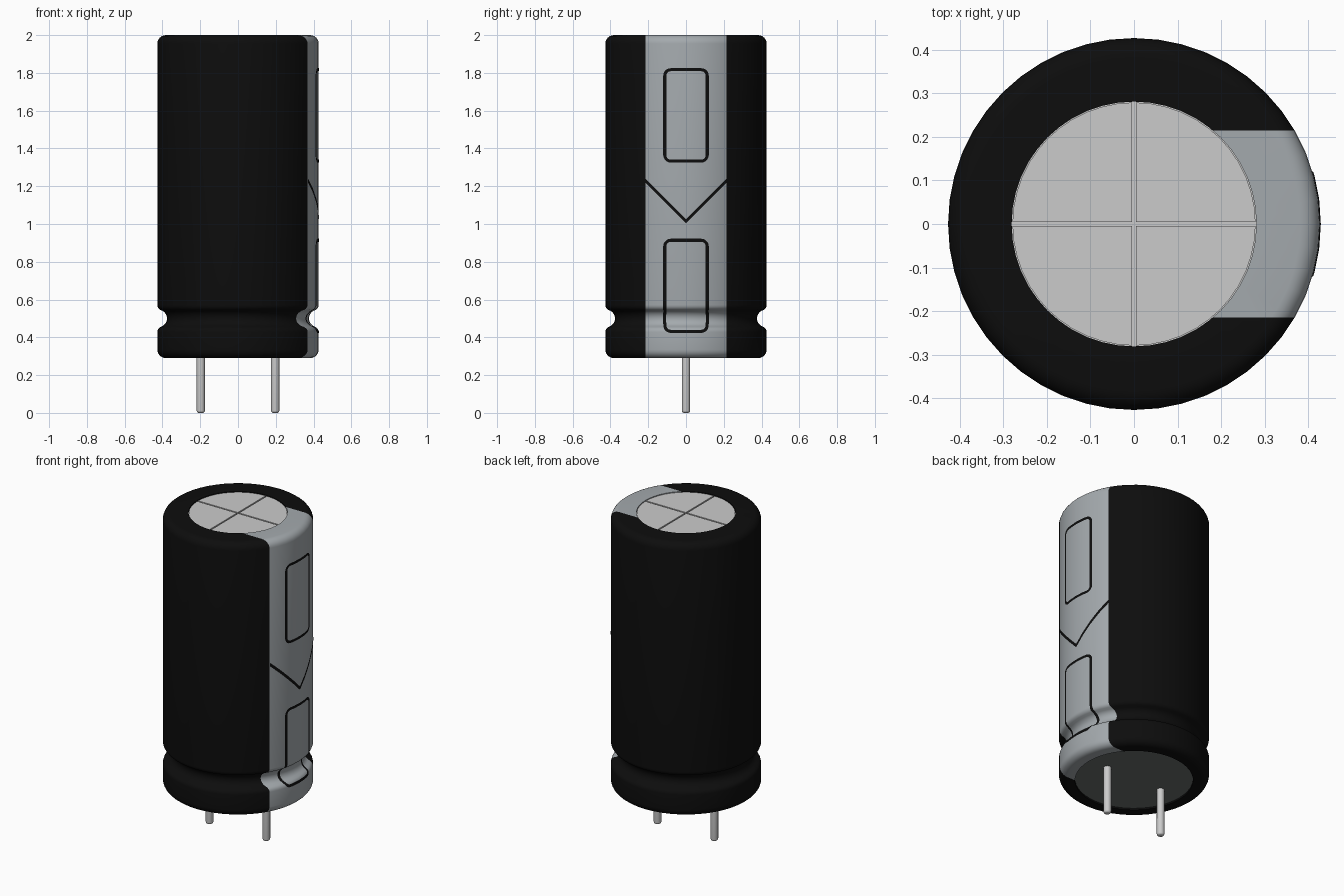
import bpy, bmesh, math
from mathutils import Vector
from mathutils.bvhtree import BVHTree

if "Cube" in bpy.data.objects:
    bpy.data.objects.remove(bpy.data.objects["Cube"])

R, STRIPE, SEG = 0.427, 0.215, 48


def material(name, rgb):
    m = bpy.data.materials.new(name)
    m.diffuse_color = (*rgb, 1)
    m.use_nodes = True
    m.node_tree.nodes["Principled BSDF"].inputs["Base Color"].default_value = m.diffuse_color
    return m


BLACK = material("black_sleeve", (0.004, 0.004, 0.004))
SILVER = material("stripe_silver", (0.37, 0.40, 0.42))
RUBBER = material("dark_grey", (0.14, 0.155, 0.15))


def finish(bm, name, mats=(), smooth=True):
    me = bpy.data.meshes.new(name)
    bm.to_mesh(me)
    bm.free()
    ob = bpy.data.objects.new(name, me)
    bpy.context.collection.objects.link(ob)
    for m in mats:
        me.materials.append(m)
    if smooth:
        bpy.ops.object.select_all(action='DESELECT')
        ob.select_set(True)
        bpy.context.view_layer.objects.active = ob
        bpy.ops.object.shade_smooth_by_angle(angle=math.radians(35))
    return ob


def arc(cx, cz, r, a0, a1, n=6):
    return [(cx + r * math.cos(math.radians(a0 + (a1 - a0) * i / n)),
             cz + r * math.sin(math.radians(a0 + (a1 - a0) * i / n))) for i in range(n + 1)]


def lathe(profile, seg, x=0):
    """Revolve (radius, z) points about a vertical axis; zero radius closes the end."""
    bm = bmesh.new()
    rings = []
    for r, z in profile:
        n = 1 if r == 0 else seg
        rings.append([bm.verts.new((x + r * math.cos(2 * math.pi * i / seg),
                                    r * math.sin(2 * math.pi * i / seg), z)) for i in range(n)])
    for a, b in zip(rings, rings[1:]):
        for i in range(seg):
            j = (i + 1) % seg
            q = [a[i % len(a)], b[i % len(b)], b[j % len(b)], a[j % len(a)]]
            bm.faces.new(list(dict.fromkeys(q)))
    return bm


# Sleeve: rounded can outline with a crimp groove, split by colour along y
outline = ([(0.281, 1.985), (0.281, 2.0)]
           + arc(R - 0.045, 1.955, 0.045, 90, 0)
           + arc(R - 0.03, 0.572, 0.03, 0, -60, 4)
           + arc(R - 0.005, 0.5, 0.046, 120, 240, 10)
           + arc(R - 0.03, 0.428, 0.03, 60, 0, 4)
           + arc(R - 0.045, 0.335, 0.045, 0, -90)
           + [(0.335, 0.29), (0.335, 0.305)])
bm = lathe(outline, SEG)
for y in (-STRIPE, STRIPE):
    bmesh.ops.bisect_plane(bm, geom=bm.verts[:] + bm.edges[:] + bm.faces[:],
                           plane_co=(0, y, 0), plane_no=(0, 1, 0))
for f in bm.faces:
    c = f.calc_center_median()
    f.material_index = int(c.x > 0 and abs(c.y) < STRIPE)
bm.normal_update()
surface = BVHTree.FromBMesh(bm)
finish(bm, "sleeve", (BLACK, SILVER))


# Printed marks: ribbons projected onto the stripe
def ribbon(name, left, right, closed):
    def dense(pts):
        pts = pts + pts[:1] if closed else pts
        out = []
        for a, b in zip(pts, pts[1:]):
            n = 28 if (Vector(a) - Vector(b)).length > 0.1 else 2
            out += [Vector(a).lerp(Vector(b), i / n) for i in range(n)]
        return out if closed else out + [Vector(pts[-1])]
    bm = bmesh.new()

    def put(p):
        hit = surface.ray_cast(Vector((1, p.x, p.y)), Vector((-1, 0, 0)))
        return bm.verts.new(hit[0] + hit[1] * 0.002)
    a, b = ([put(p) for p in dense(s)] for s in (left, right))
    for i in range(len(a) if closed else len(a) - 1):
        j = (i + 1) % len(a)
        bm.faces.new((a[i], b[i], b[j], a[j]))
    finish(bm, name, (BLACK,))


def rounded(hw, z0, z1, r):
    pts = []
    for sy, z, a in ((1, z1 - r, 0), (-1, z1 - r, 90), (-1, z0 + r, 180), (1, z0 + r, 270)):
        pts += arc(sy * (hw - r), z, r, a, a + 90, 5)
    return pts


W = 0.016
for name, z0, z1 in (("upper_frame", 1.325, 1.825), ("lower_frame", 0.423, 0.922)):
    ribbon(name, rounded(0.12 - W, z0 + W, z1 - W, 0.04 - W), rounded(0.12, z0, z1, 0.04), True)
e = STRIPE - 0.001
ribbon("chevron", [(e, 1.24), (0, 1.025), (-e, 1.24)],
       [(e, 1.218), (0, 1.003), (-e, 1.218)], False)

# Can top: a disc carrying four raised quarters, leaving a scored cross
finish(lathe([(0, 1.988), (0.282, 1.988), (0.282, 1.97)], SEG), "can_top_base")
bm = bmesh.new()
G, RT = 0.0045, 0.279
a0 = math.asin(G / RT)
corner = [(G, G)] + [(RT * math.cos(t), RT * math.sin(t)) for t in
                     (a0 + (math.pi / 2 - 2 * a0) * i / 12 for i in range(13))]
for k in range(4):
    c, s = round(math.cos(k * math.pi / 2)), round(math.sin(k * math.pi / 2))
    lo, hi = ([bm.verts.new((c * x - s * y, s * x + c * y, z)) for x, y in corner]
              for z in (1.987, 1.996))
    bm.faces.new(hi)
    for i in range(len(lo)):
        j = (i + 1) % len(lo)
        bm.faces.new((lo[i], lo[j], hi[j], hi[i]))
finish(bm, "can_top_quarters", smooth=False)

# Base seal
finish(lathe([(0.337, 0.32), (0.337, 0.3), (0, 0.3)], SEG), "base_seal", (RUBBER,))

# Two leads with rounded tips
for name, x in (("lead_left", -0.197), ("lead_right", 0.197)):
    finish(lathe([(0, 0.33), (0.022, 0.33)] + arc(0.01, 0.012, 0.012, 0, -90, 4) + [(0, 0)],
                 16, x), name)
